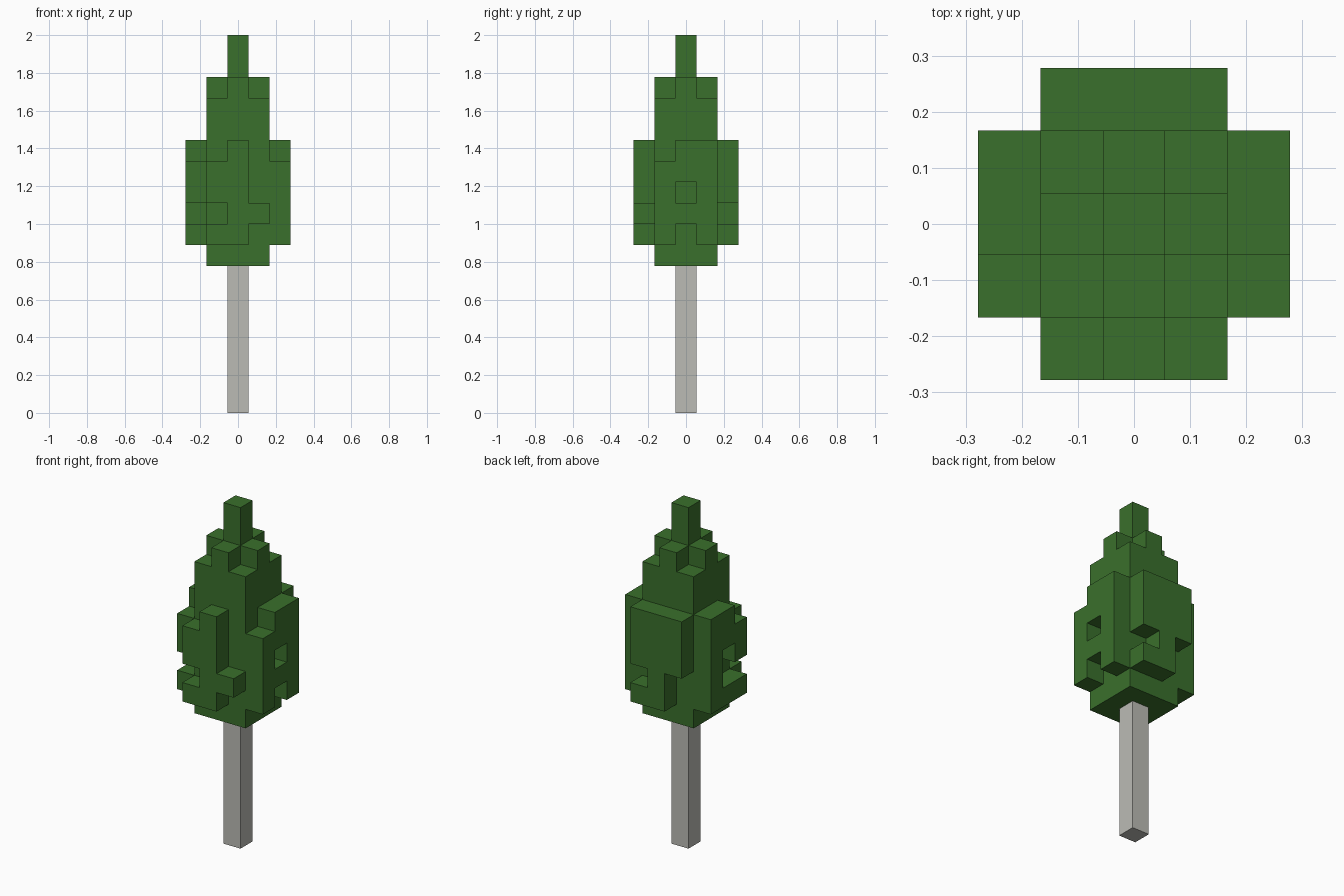
import bpy
import bmesh
from mathutils import Vector

cube = bpy.data.objects.get("Cube")
if cube:
    bpy.data.objects.remove(cube, do_unlink=True)

U = 2 / 18  # edge of one block


def make_material(name, color):
    mat = bpy.data.materials.new(name)
    mat.use_nodes = True
    mat.diffuse_color = color
    mat.node_tree.nodes["Principled BSDF"].inputs["Base Color"].default_value = color
    return mat


def build_blocks(name, cells, mat, hidden=()):
    """Skin a set of blocks with outer faces only, merging flat areas."""
    solid = set(cells) | set(hidden)
    bm = bmesh.new()
    for cell in cells:
        centre = Vector(cell) + Vector((0, 0, 0.5))
        for axis in range(3):
            for sign in (-1, 1):
                step = [0, 0, 0]
                step[axis] = sign
                if tuple(c + s for c, s in zip(cell, step)) in solid:
                    continue
                n = Vector(step)
                a = Vector((0, 0, 0))
                a[(axis + 1) % 3] = 0.5
                b = n.cross(a)
                mid = centre + n * 0.5
                corners = (mid - a - b, mid + a - b, mid + a + b, mid - a + b)
                bm.faces.new([bm.verts.new(p * U) for p in corners])
    bmesh.ops.remove_doubles(bm, verts=bm.verts[:], dist=U / 100)
    bmesh.ops.dissolve_limit(bm, angle_limit=0.01, verts=bm.verts[:], edges=bm.edges[:])
    mesh = bpy.data.meshes.new(name)
    bm.to_mesh(mesh)
    bm.free()
    mesh.materials.append(mat)
    obj = bpy.data.objects.new(name, mesh)
    bpy.context.collection.objects.link(obj)
    return obj


leaf_green = make_material("leaf green", (0.042, 0.162, 0.025, 1))
bark_grey = make_material("pale bark grey", (0.50, 0.50, 0.46, 1))

# Trunk column
trunk = {(0, 0, z) for z in range(7)}

# Crown core, a cross-shaped shoulder and the tip
crown = {(x, y, z) for x in (-1, 0, 1) for y in (-1, 0, 1) for z in range(7, 15)}
crown |= {(x, y, 15) for x in (-1, 0, 1) for y in (-1, 0, 1) if x * y == 0}
crown |= {(0, 0, 16), (0, 0, 17)}

# Ragged leaf layer on each side: rows run downwards, columns along +x or +y
TOP_ROW = 12
sides = {
    (0, -2): (".#.", "##.", "##.", ".##", "##."),
    (0, 2): ("###", "###", "###", ".#.", ".##"),
    (2, 0): (".##", "###", "#.#", "###", "#.#"),
    (-2, 0): (".##", "###", "#.#", "..#", "###"),
}
for (sx, sy), rows in sides.items():
    for drop, row in enumerate(rows):
        for i, mark in enumerate(row):
            if mark == "#":
                offset = i - 1
                x, y = (sx, offset) if sx else (offset, sy)
                crown.add((x, y, TOP_ROW - drop))

build_blocks("trunk", trunk, bark_grey, hidden=crown)
build_blocks("leaf_crown", crown, leaf_green, hidden=trunk)
